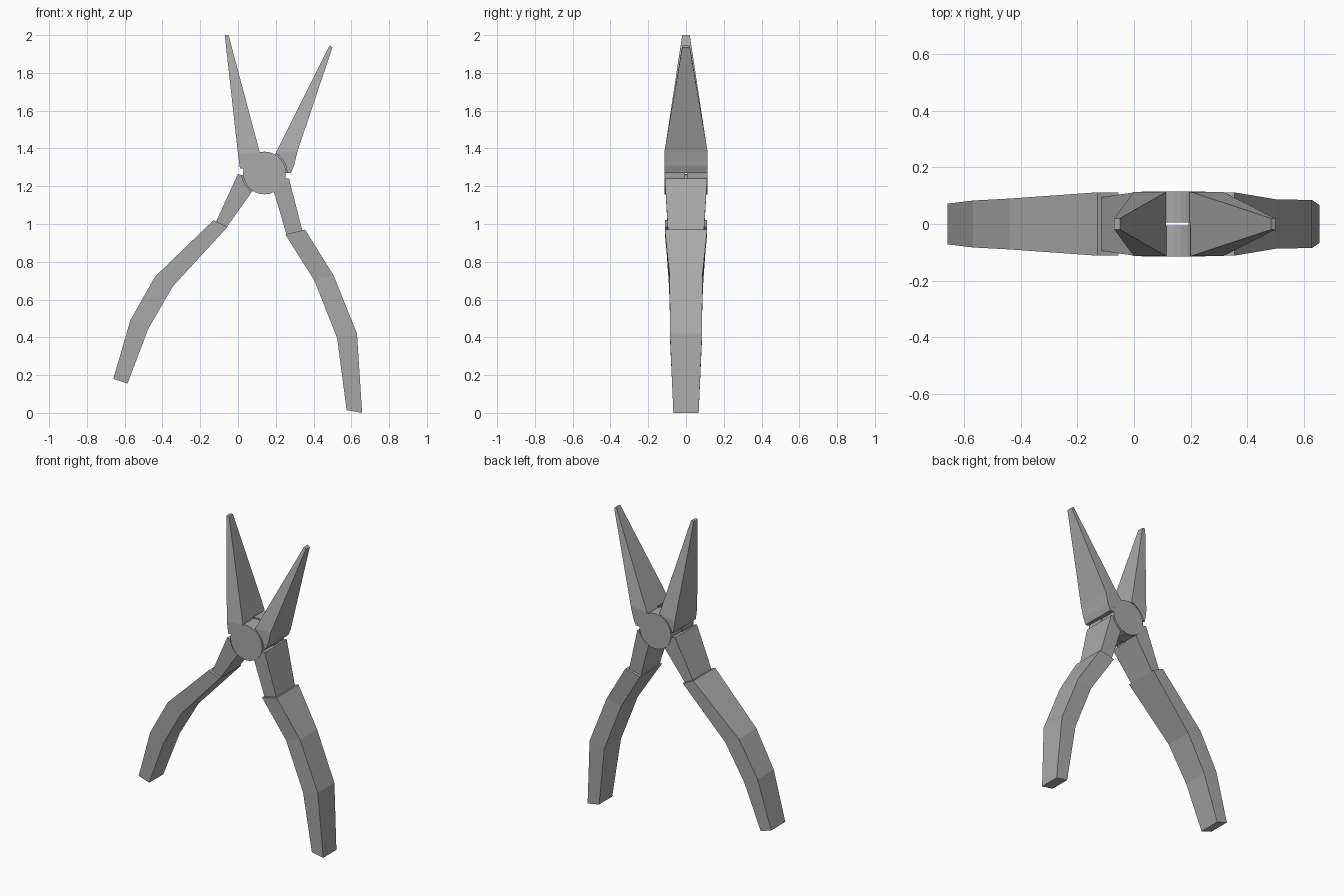
import bpy, bmesh, math

if "Cube" in bpy.data.objects:
    bpy.data.objects.remove(bpy.data.objects["Cube"])

steel = bpy.data.materials.new("grey steel")
steel.use_nodes = True
GREY = (0.4, 0.4, 0.4, 1)
steel.diffuse_color = GREY
steel.node_tree.nodes["Principled BSDF"].inputs["Base Color"].default_value = GREY

PIVOT = (0.14, 1.27)   # x, z of the joint
HALF = 0.115           # half thickness at the joint
GAP = 0.006            # half of the slit between the two levers


def loft(name, sections):
    """Rectangular bar through sections of (outer x, z, inner x, z, half depth)."""
    bm = bmesh.new()
    rings = []
    for xo, zo, xi, zi, d in sections:
        corners = ((xo, -d, zo), (xi, -d, zi), (xi, d, zi), (xo, d, zo))
        rings.append([bm.verts.new(c) for c in corners])
    for a, b in zip(rings, rings[1:]):
        for i in range(4):
            j = (i + 1) % 4
            bm.faces.new((a[i], a[j], b[j], b[i]))
    bm.faces.new(rings[0])
    bm.faces.new(rings[-1])
    bmesh.ops.recalc_face_normals(bm, faces=bm.faces)
    mesh = bpy.data.meshes.new(name)
    bm.to_mesh(mesh)
    bm.free()
    mesh.materials.append(steel)
    obj = bpy.data.objects.new(name, mesh)
    bpy.context.collection.objects.link(obj)
    return obj


def disc(name, radius, y0, y1):
    """Cylinder along y around the pivot."""
    bpy.ops.mesh.primitive_cylinder_add(
        vertices=28, radius=radius, depth=y1 - y0,
        location=(PIVOT[0], (y0 + y1) / 2, PIVOT[1]),
        rotation=(math.pi / 2, 0, 0))
    obj = bpy.context.object
    obj.name = name
    obj.data.materials.append(steel)
    return obj


def cut(obj, cutter):
    mod = obj.modifiers.new("joint clearance", "BOOLEAN")
    mod.operation = "DIFFERENCE"
    mod.solver = "EXACT"
    mod.object = cutter


# Pivot: one half disc per lever, with a thin slit between
disc("front_joint_disc", 0.113, -HALF, -GAP)
disc("back_joint_disc", 0.113, GAP, HALF)

# Clearance cutters that keep each lever out of the other's half disc
front_clearance = disc("front_clearance_cutter", 0.12, -0.2, GAP)
back_clearance = disc("back_clearance_cutter", 0.12, -GAP, 0.2)
for cutter in (front_clearance, back_clearance):
    cutter.hide_render = True
    cutter.hide_set(True)

# Jaws
right_jaw = loft("right_jaw", [
    (-0.07, 2.0, -0.05, 2.0, 0.02),
    (0.0, 1.37, 0.115, 1.38, 0.114),
    (0.01, 1.295, 0.14, 1.29, 0.114)])
left_jaw = loft("left_jaw", [
    (0.5, 1.935, 0.485, 1.945, 0.02),
    (0.315, 1.385, 0.2, 1.375, 0.114),
    (0.297, 1.31, 0.17, 1.31, 0.114),
    (0.28, 1.27, 0.15, 1.27, 0.114)])

# Bare metal shanks
left_shank = loft("left_shank", [
    (0.27, 1.24, 0.17, 1.24, 0.112),
    (0.342, 0.96, 0.258, 0.94, 0.095)])
right_shank = loft("right_shank", [
    (0.0, 1.265, 0.116, 1.23, 0.112),
    (-0.115, 1.015, -0.062, 0.98, 0.095)])

# The front lever carries the right jaw and left shank, the back lever the others
for part in (right_jaw, left_shank):
    cut(part, back_clearance)
for part in (left_jaw, right_shank):
    cut(part, front_clearance)

# Bent handle grips
loft("left_grip", [
    (0.355, 0.97, 0.25, 0.945, 0.112),
    (0.505, 0.73, 0.405, 0.7, 0.087),
    (0.63, 0.42, 0.525, 0.395, 0.085),
    (0.657, 0.0, 0.575, 0.015, 0.067)])
loft("right_grip", [
    (-0.13, 1.02, -0.055, 0.985, 0.112),
    (-0.44, 0.72, -0.345, 0.67, 0.09),
    (-0.57, 0.49, -0.475, 0.445, 0.083),
    (-0.66, 0.18, -0.585, 0.155, 0.072)])
